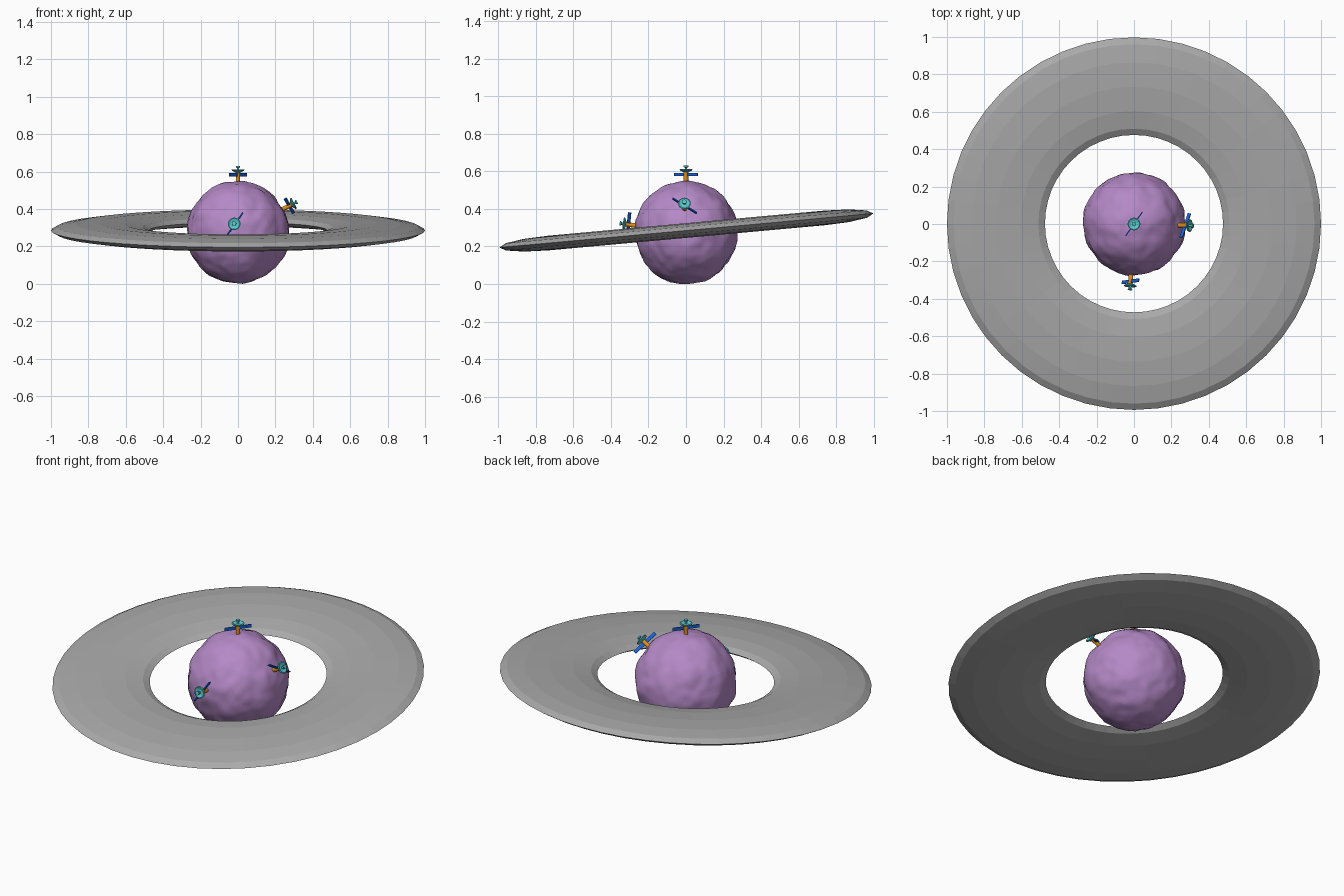
import bpy, bmesh, math
from mathutils import Vector, Matrix, noise

if "Cube" in bpy.data.objects:
    bpy.data.objects.remove(bpy.data.objects["Cube"])


def material(name, rgb):
    m = bpy.data.materials.new(name)
    m.diffuse_color = (*rgb, 1)
    m.use_nodes = True
    m.node_tree.nodes["Principled BSDF"].inputs["Base Color"].default_value = m.diffuse_color
    return m


PURPLE = material("purple rock", (0.46, 0.25, 0.57))
GREY = material("ring grey", (0.40, 0.40, 0.40))
ORANGE = material("orange post", (0.75, 0.27, 0.01))
BLUE = material("blue panel", (0.01, 0.12, 0.70))
CYAN = material("cyan dish", (0.10, 0.58, 0.60))


def add_object(name, bm, mat, matrix=Matrix(), smooth=False):
    bmesh.ops.recalc_face_normals(bm, faces=bm.faces)
    for f in bm.faces:
        f.smooth = smooth
    me = bpy.data.meshes.new(name)
    bm.to_mesh(me)
    bm.free()
    me.materials.append(mat)
    ob = bpy.data.objects.new(name, me)
    ob.matrix_world = matrix
    bpy.context.collection.objects.link(ob)
    return ob


def lathe(profile, steps, closed=False):
    """Spin an (r, z) profile round z."""
    bm = bmesh.new()
    vs = [bm.verts.new((r, 0, z)) for r, z in profile]
    pairs = list(zip(vs, vs[1:])) + ([(vs[-1], vs[0])] if closed else [])
    edges = [bm.edges.new(p) for p in pairs]
    bmesh.ops.spin(bm, geom=vs + edges, axis=(0, 0, 1), cent=(0, 0, 0),
                   steps=steps, angle=2 * math.pi)
    bmesh.ops.remove_doubles(bm, verts=bm.verts, dist=1e-5)
    return bm


# Lumpy planet with shallow dents
bm = bmesh.new()
bmesh.ops.create_icosphere(bm, subdivisions=5, radius=1)
for v in bm.verts:
    d = v.co.normalized()
    bump = 0.010 * noise.noise(d * 2.6) + 0.006 * noise.noise(d * 6 + Vector((3, 1, 7)))
    v.co = d * (0.273 + bump)
low = min(v.co.z for v in bm.verts)
centre = Vector((0, 0, -low))
surface = 0.273
add_object("planet", bm, PURPLE, Matrix.Translation(centre), smooth=True)

# Flattened, tilted ring
section = [(0.738 + 0.262 * math.cos(a), 0.039 * math.sin(a))
           for a in (k * math.pi / 6 for k in range(12))]
add_object("ring", lathe(section, 48, closed=True), GREY,
           Matrix.Translation((0, 0.002, 0.285)) @ Matrix.Rotation(math.radians(5.2), 4, 'X'))


def station(prefix, direction, x_hint):
    """Post, crossed panel and dish standing on the planet."""
    z = Vector(direction).normalized()
    x = Vector(x_hint)
    x = (x - z * x.dot(z)).normalized()
    y = z.cross(x)
    frame = Matrix((x, y, z)).transposed().to_4x4()
    frame.translation = centre + z * surface

    # Orange post
    add_object(prefix + "_post",
               lathe([(0, -0.02), (0.012, -0.02), (0.012, 0.052), (0, 0.052)], 12),
               ORANGE, frame)

    # Thin blue panel set on the diagonal
    bm = bmesh.new()
    bmesh.ops.create_cube(bm, size=1, matrix=Matrix.Translation((0, 0, 0.037))
                          @ Matrix.Rotation(math.radians(55), 4, 'Z')
                          @ Matrix.Diagonal((0.155, 0.006, 0.018, 1)))
    add_object(prefix + "_panel", bm, BLUE, frame)

    # Cyan dish with a raised feed disc
    dish = [(0, 0.050), (0.014, 0.050), (0.033, 0.059), (0.034, 0.064), (0.029, 0.066),
            (0.016, 0.060), (0.006, 0.060), (0.006, 0.073), (0.012, 0.077),
            (0.012, 0.084), (0, 0.084)]
    add_object(prefix + "_dish", lathe(dish, 24), CYAN, frame)


station("top_station", (0, 0, 1), (1, 0, 0))
station("front_station", (-0.06, -0.985, 0.14), (1, 0, 0))
station("right_station", (0.885, -0.025, 0.465), (0.465, 0, -0.885))
